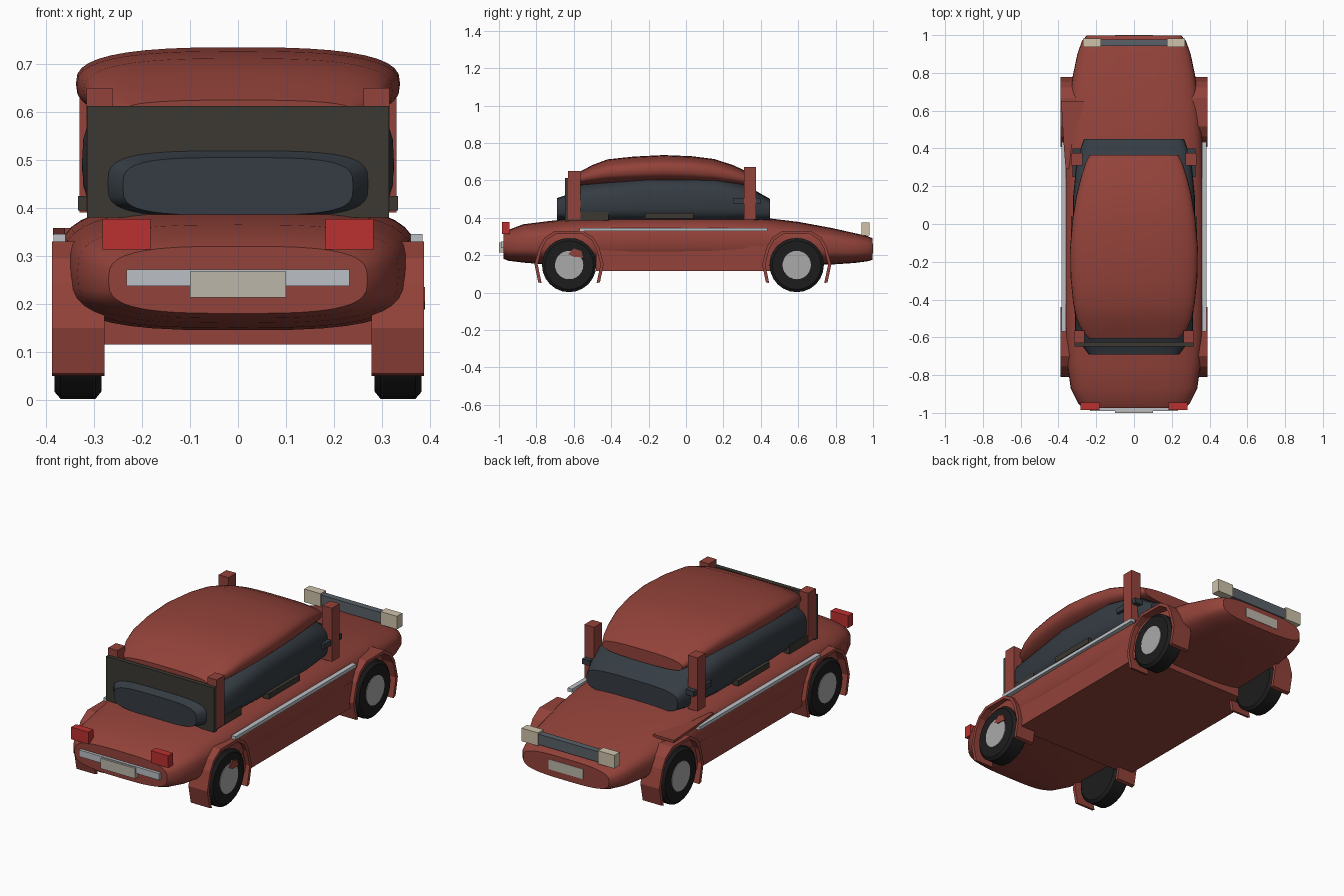
import bpy, bmesh, math
from mathutils import Vector


def material(name, r, g, b):
    m = bpy.data.materials.new(name)
    m.diffuse_color = (r, g, b, 1)
    return m


RED = material("red_paint", 0.29, 0.055, 0.042)
GLASS = material("dark_glass", 0.035, 0.045, 0.056)
TRIM = material("dark_trim", 0.045, 0.04, 0.032)
CHROME = material("chrome", 0.5, 0.53, 0.56)
RUBBER = material("rubber", 0.012, 0.012, 0.012)
HUB = material("hub_grey", 0.4, 0.4, 0.41)
CREAM = material("cream", 0.62, 0.54, 0.4)
PLATE = material("plate", 0.5, 0.47, 0.4)
GRILLE = material("grille_grey", 0.1, 0.12, 0.14)
LAMP = material("red_lamp", 0.5, 0.03, 0.03)


def finish(name, bm, mat, angle=0):
    bmesh.ops.recalc_face_normals(bm, faces=bm.faces)
    if angle:
        for f in bm.faces:
            f.smooth = True
        for e in bm.edges:
            e.smooth = e.calc_face_angle(0) < math.radians(angle)
    me = bpy.data.meshes.new(name)
    bm.to_mesh(me)
    bm.free()
    me.materials.append(mat)
    ob = bpy.data.objects.new(name, me)
    bpy.context.collection.objects.link(ob)
    return ob


def box(name, x, y, z, mat, mirror=False):
    for s in ((1, -1) if mirror else (1,)):
        bm = bmesh.new()
        bmesh.ops.create_cube(bm, size=1)
        for v in bm.verts:
            v.co = [a[0] + (c + 0.5) * (a[1] - a[0]) for c, a in zip(v.co, (x, y, z))]
            v.co.x *= s
        finish(name + ("" if not mirror else "_right" if s > 0 else "_left"), bm, mat)


def skin(name, rings, mat, angle=0, closed=False):
    bm = bmesh.new()
    loops = [[bm.verts.new(p) for p in r] for r in rings]
    n = len(loops[0])
    pairs = list(zip(loops, loops[1:] + loops[:1])) if closed else list(zip(loops, loops[1:]))
    for a, b in pairs:
        for i in range(n):
            j = (i + 1) % n
            bm.faces.new((a[i], a[j], b[j], b[i]))
    if not closed:
        bm.faces.new(loops[0])
        bm.faces.new(loops[-1])
    return finish(name, bm, mat, angle)


def loft(name, sections, power, mat, n=40):
    # sections are (y, half width, bottom z, top z)
    rings = []
    for y, w, lo, hi in sections:
        ring = []
        for i in range(n):
            t = 2 * math.pi * i / n
            c, s = math.cos(t), math.sin(t)
            e = 2 / power
            ring.append((w * math.copysign(abs(c) ** e, c), y,
                         (lo + hi) / 2 + (hi - lo) / 2 * math.copysign(abs(s) ** e, s)))
        rings.append(ring)
    skin(name, rings, mat, 40)


# Lower body, glasshouse and roof
loft("body", [(-0.975, 0.27, 0.18, 0.32), (-0.95, 0.295, 0.17, 0.335), (-0.87, 0.335, 0.16, 0.365),
              (-0.75, 0.352, 0.15, 0.38), (-0.6, 0.367, 0.145, 0.397), (-0.3, 0.374, 0.145, 0.41),
              (0.1, 0.374, 0.145, 0.412), (0.4, 0.365, 0.145, 0.402), (0.6, 0.35, 0.145, 0.378),
              (0.78, 0.325, 0.15, 0.345), (0.9, 0.3, 0.158, 0.318), (0.97, 0.275, 0.167, 0.302),
              (0.998, 0.25, 0.175, 0.29)], 3.2, RED)
loft("glasshouse", [(-0.69, 0.24, 0.385, 0.505), (-0.63, 0.285, 0.38, 0.525), (-0.56, 0.31, 0.37, 0.58),
                    (-0.2, 0.325, 0.36, 0.63), (0.15, 0.322, 0.36, 0.625), (0.32, 0.305, 0.37, 0.585),
                    (0.38, 0.29, 0.37, 0.54), (0.45, 0.265, 0.38, 0.5)], 3.6, GLASS)
loft("roof", [(-0.605, 0.24, 0.575, 0.625), (-0.56, 0.28, 0.57, 0.65), (-0.5, 0.305, 0.572, 0.682),
              (-0.42, 0.322, 0.575, 0.712), (-0.28, 0.336, 0.58, 0.727), (-0.12, 0.338, 0.583, 0.735),
              (0.03, 0.325, 0.58, 0.729), (0.15, 0.305, 0.575, 0.714), (0.25, 0.28, 0.568, 0.682),
              (0.32, 0.257, 0.562, 0.65), (0.365, 0.235, 0.558, 0.625)], 2.8, RED)
box("sill_floor", (-0.365, 0.365), (-0.48, 0.48), (0.115, 0.25), RED)

# Roof posts and dark trim
box("front_post", (0.262, 0.316), (-0.63, -0.565), (0.39, 0.65), RED, True)
box("rear_post", (0.273, 0.33), (0.31, 0.375), (0.39, 0.672), RED, True)
box("window_panel", (-0.315, 0.315), (-0.648, -0.625), (0.38, 0.613), TRIM)
box("quarter_trim", (0.27, 0.312), (-0.635, -0.415), (0.385, 0.43), TRIM, True)
box("belt_trim", (0.3, 0.334), (-0.22, 0.04), (0.395, 0.425), TRIM, True)
box("window_catch", (0.28, 0.325), (0.25, 0.4), (0.475, 0.503), GLASS, True)
box("side_strip", (0.36, 0.385), (-0.57, 0.435), (0.328, 0.346), CHROME, True)

# Lamps, grille, bumper and plates
box("red_lamp", (0.182, 0.283), (-0.985, -0.945), (0.313, 0.377), LAMP, True)
box("headlamp", (0.175, 0.27), (0.937, 0.982), (0.305, 0.374), CREAM, True)
box("grille", (-0.18, 0.18), (0.943, 0.976), (0.31, 0.365), GRILLE)
box("bumper_bar", (-0.233, 0.233), (-0.99, -0.965), (0.237, 0.272), CHROME)
box("front_plate", (-0.1, 0.1), (-1.0, -0.97), (0.213, 0.267), PLATE)
box("rear_plate", (-0.1, 0.1), (0.985, 1.0), (0.21, 0.262), PLATE)


# Wheels and arches
def lathe(name, profile, cx, cy, cz, side, mat, n=24):
    rings = [[(side * x, cy + r * math.cos(2 * math.pi * i / n), cz + r * math.sin(2 * math.pi * i / n))
              for i in range(n)] for x, r in profile]
    skin(name, rings, mat, 35)


TYRE = [(0.285, 0.085), (0.285, 0.13), (0.297, 0.145), (0.37, 0.145), (0.383, 0.13), (0.383, 0.08)]
RIM = [(0.287, 0.078), (0.386, 0.076)]
ARCH = [(-0.165, 0.055), (-0.185, 0.15), (-0.16, 0.245), (-0.13, 0.295), (-0.075, 0.33),
        (0.075, 0.33), (0.13, 0.295), (0.16, 0.245), (0.185, 0.15), (0.165, 0.055)]


def arch(name, cy, side):
    rings = []
    for y, z in ARCH:
        inward = (Vector((0, 0.15)) - Vector((y, z))).normalized() * 0.017
        iy, iz = y + inward.x, z + inward.y - (0.008 if z < 0.1 else 0)
        if z < 0.1:
            iy, iz = y * 0.89, 0.05
        rings.append([(side * 0.278, cy + y, z), (side * 0.388, cy + y, z),
                      (side * 0.388, cy + iy, iz), (side * 0.278, cy + iy, iz)])
    skin(name, rings, RED)


for end, cy in (("front", -0.625), ("rear", 0.592)):
    for label, side in (("right", 1), ("left", -1)):
        lathe(f"{end}_{label}_tyre", TYRE, 0, cy, 0.147, side, RUBBER)
        lathe(f"{end}_{label}_hub", RIM, 0, cy, 0.147, side, HUB)
        arch(f"{end}_{label}_arch", cy, side)


# Loose fender flap on the left and small flap over the right hub
def slab(name, outline, offset, mat):
    skin(name, [outline, [tuple(Vector(p) + Vector(offset)) for p in outline]], mat)


FLAP = [(-0.386, 0.652), (-0.265, 0.652), (-0.275, 0.52), (-0.33, 0.42), (-0.345, 0.29), (-0.362, 0.29),
        (-0.372, 0.42)]
slab("fender_flap", [(x, y, 0.344) for x, y in FLAP], (0, 0, 0.014), RED)
HUB_FLAP = [(-0.63, 0.205), (-0.6, 0.235), (-0.56, 0.222), (-0.55, 0.188), (-0.6, 0.19)]
slab("hub_flap", [(0.36, y, z) for y, z in HUB_FLAP], (0.03, 0, 0), RED)
